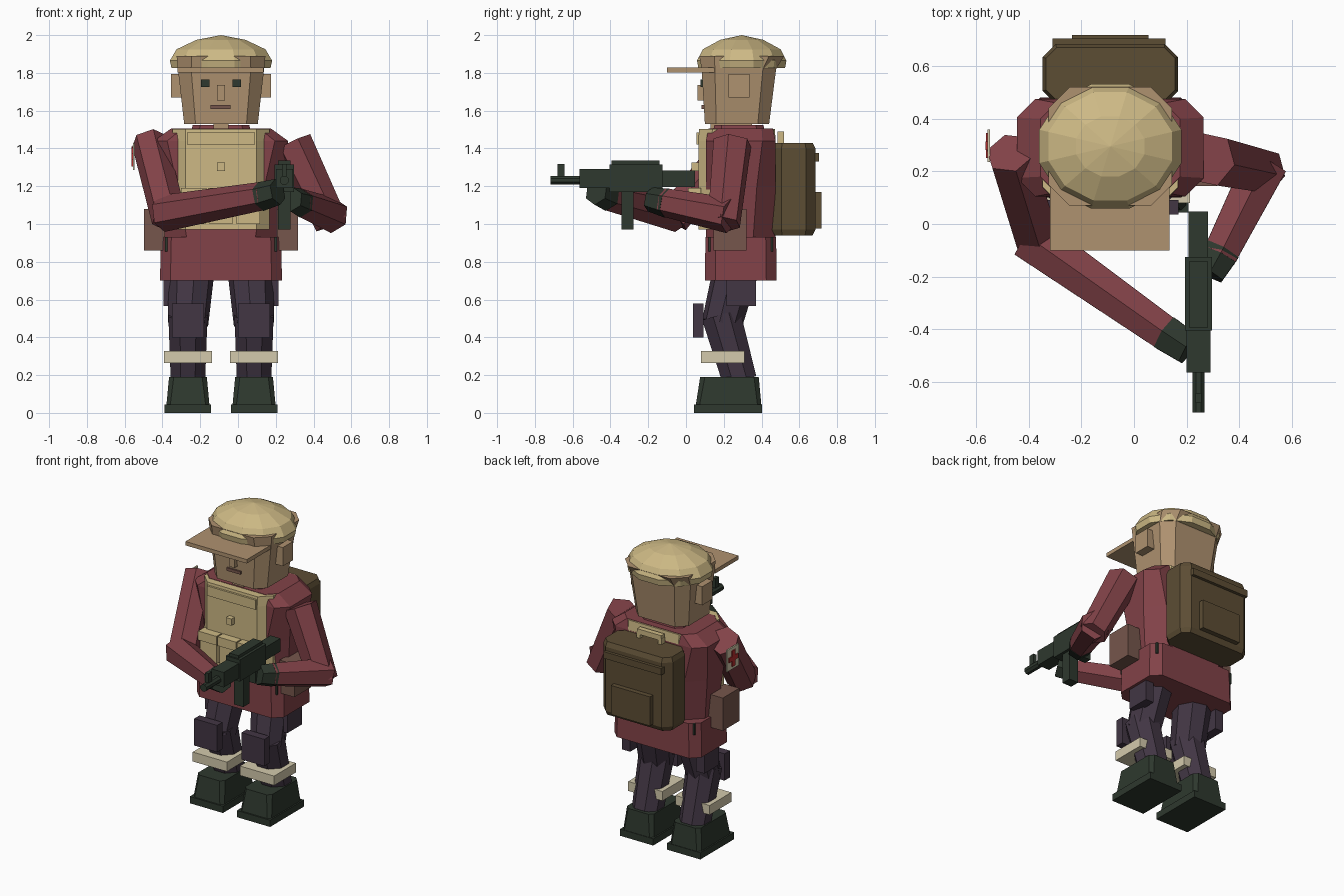
import bpy, bmesh
from math import pi
from mathutils import Vector, Matrix

cube = bpy.data.objects.get("Cube")
if cube:
    bpy.data.objects.remove(cube, do_unlink=True)

CX = -0.09  # middle line of the body


def make_material(name, rgb):
    lin = [((c / 255 + 0.055) / 1.055) ** 2.4 for c in rgb] + [1]
    m = bpy.data.materials.new(name)
    m.use_nodes = True
    m.diffuse_color = lin
    m.node_tree.nodes["Principled BSDF"].inputs["Base Color"].default_value = lin
    return m


MAROON = make_material("maroon cloth", (130, 66, 72))
SKIN = make_material("skin", (175, 146, 112))
KHAKI = make_material("khaki", (205, 185, 133))
OLIVE = make_material("olive brown canvas", (92, 77, 52))
PLUM = make_material("dark plum cloth", (66, 54, 68))
DARK = make_material("dark green", (46, 56, 46))
CREAM = make_material("cream", (212, 202, 172))
BROWN = make_material("brown leather", (118, 86, 76))
RED = make_material("red", (180, 45, 45))


def finish(name, bm, mat):
    bmesh.ops.recalc_face_normals(bm, faces=bm.faces[:])
    me = bpy.data.meshes.new(name)
    bm.to_mesh(me)
    bm.free()
    me.materials.append(mat)
    ob = bpy.data.objects.new(name, me)
    bpy.context.collection.objects.link(ob)
    return ob


def box(name, mat, x, y, z):
    """Box from (low, high) ranges."""
    bm = bmesh.new()
    bmesh.ops.create_cube(bm, size=1)
    for v in bm.verts:
        for i, (a, b) in enumerate((x, y, z)):
            v.co[i] = (a + b) / 2 + v.co[i] * (b - a)
    return finish(name, bm, mat)


def loft(name, mat, cx, rings):
    """Stack of chamfered rectangles: (z, centre y, half x, half y, chamfer)."""
    bm = bmesh.new()
    loops = []
    for z, cy, hx, hy, c in rings:
        pts = [(hx - c, -hy), (hx, c - hy), (hx, hy - c), (hx - c, hy),
               (c - hx, hy), (-hx, hy - c), (-hx, c - hy), (c - hx, -hy)]
        loops.append([bm.verts.new((cx + x, cy + y, z)) for x, y in pts])
    for a, b in zip(loops, loops[1:]):
        for i in range(8):
            j = (i + 1) % 8
            bm.faces.new((a[i], a[j], b[j], b[i]))
    bm.faces.new(loops[0])
    bm.faces.new(loops[-1])
    return finish(name, bm, mat)


def limb(name, mat, a, b, r1, r2, sides=6, turn=0):
    """Tapered prism between two points."""
    a, b = Vector(a), Vector(b)
    d = b - a
    bm = bmesh.new()
    bmesh.ops.create_cone(bm, cap_ends=True, segments=sides, radius1=r1, radius2=r2, depth=d.length,
                          matrix=Matrix.Translation((a + b) / 2) @ d.to_track_quat('Z', 'Y').to_matrix().to_4x4()
                          @ Matrix.Rotation(turn, 4, 'Z'))
    return finish(name, bm, mat)


# Head and face
loft("head", SKIN, CX, [(1.53, 0.27, 0.195, 0.17, 0.06), (1.82, 0.28, 0.228, 0.197, 0.07),
                        (1.89, 0.295, 0.235, 0.225, 0.08)])
box("brim", SKIN, (-0.32, 0.135), (-0.10, 0.15), (1.802, 1.828))
box("nose", SKIN, (-0.11, -0.07), (0.062, 0.11), (1.655, 1.735))
box("mouth", BROWN, (-0.145, -0.04), (0.083, 0.11), (1.61, 1.63))
for s, side in ((1, "left"), (-1, "right")):
    e = CX + s * 0.084
    box(side + "_eye", DARK, (e - 0.022, e + 0.022), (0.078, 0.12), (1.725, 1.765))
    e = CX + s * 0.235
    box(side + "_ear", SKIN, (e - 0.03, e + 0.03), (0.225, 0.335), (1.67, 1.795))

# Domed helmet made of flat facets
bm = bmesh.new()
loops = []
for z, r in ((1.825, 0.97), (1.865, 1.0), (1.925, 0.87), (1.975, 0.48)):
    ring = bmesh.ops.create_circle(bm, segments=12, radius=r)["verts"]
    for v in ring:
        v.co = Matrix.Rotation(pi / 12, 3, 'Z') @ v.co
        v.co = (CX + v.co.x * 0.28, 0.295 + v.co.y * 0.245, z)
    loops.append(ring)
top = bm.verts.new((CX, 0.295, 2.0))
for a, b in zip(loops, loops[1:]):
    for i in range(12):
        bm.faces.new((a[i], a[i - 1], b[i - 1], b[i]))
for i in range(12):
    bm.faces.new((loops[-1][i], loops[-1][i - 1], top))
bm.faces.new(loops[0])
finish("helmet", bm, KHAKI)

# Jacket and vest
box("neck", SKIN, (-0.13, -0.05), (0.13, 0.35), (1.45, 1.54))
loft("collar", MAROON, CX, [(1.47, 0.28, 0.16, 0.14, 0.04), (1.525, 0.28, 0.15, 0.13, 0.04)])
loft("jacket_body", MAROON, CX, [(0.92, 0.29, 0.30, 0.185, 0.12), (1.2, 0.29, 0.33, 0.185, 0.10),
                                 (1.44, 0.29, 0.355, 0.185, 0.07), (1.505, 0.29, 0.265, 0.17, 0.06)])
loft("jacket_skirt", MAROON, CX, [(0.70, 0.29, 0.323, 0.19, 0.055), (0.93, 0.29, 0.318, 0.187, 0.055)])
loft("vest", KHAKI, CX, [(0.97, 0.27, 0.257, 0.205, 0.07), (1.44, 0.27, 0.257, 0.205, 0.07),
                         (1.503, 0.27, 0.257, 0.2, 0.07)])
box("vest_panel", KHAKI, (-0.27, 0.09), (0.055, 0.1), (1.42, 1.485))
box("vest_buckle", KHAKI, (-0.11, -0.07), (0.03, 0.08), (1.28, 1.325))
for i in range(3):
    x = CX + (i - 1) * 0.145
    box(f"vest_pouch_{i + 1}", KHAKI, (x - 0.062, x + 0.062), (0.02, 0.08), (1.0, 1.17))
    box(f"vest_pouch_flap_{i + 1}", KHAKI, (x - 0.068, x + 0.068), (0.01, 0.08), (1.13, 1.19))
for s, side in ((1, "left"), (-1, "right")):
    x = CX + s * 0.352
    box(side + "_hip_pouch", BROWN, (x - 0.055, x + 0.055), (0.145, 0.32), (0.86, 1.08))
    for y, end in ((0.125, "front"), (0.455, "back")):
        x = CX + s * 0.29
        box(f"{side}_{end}_vent", DARK, (x - 0.006, x + 0.006), (y - 0.006, y + 0.006), (0.855, 0.93))

# Backpack
loft("backpack", OLIVE, CX, [(0.94, 0.57, 0.245, 0.10, 0.04), (0.97, 0.57, 0.257, 0.115, 0.05),
                             (1.40, 0.57, 0.257, 0.115, 0.05), (1.43, 0.57, 0.245, 0.10, 0.04)])
box("backpack_strap", OLIVE, (-0.31, 0.12), (0.67, 0.705), (1.33, 1.375))
box("backpack_pocket", OLIVE, (-0.235, 0.055), (0.67, 0.718), (0.975, 1.17))
box("backpack_handle", KHAKI, (-0.18, 0.0), (0.485, 0.52), (1.455, 1.49))
for s in (1, -1):
    x = CX + s * 0.08
    box("backpack_handle_post", KHAKI, (x - 0.012, x + 0.012), (0.485, 0.52), (1.41, 1.47))

# Arms bent around the rifle
limb("right_upper_arm", MAROON, (-0.47, 0.27, 1.44), (-0.365, -0.07, 1.03), 0.095, 0.095)
limb("right_forearm", MAROON, (-0.40, -0.05, 1.055), (0.14, -0.43, 1.15), 0.098, 0.075)
limb("right_glove", DARK, (0.12, -0.415, 1.145), (0.21, -0.475, 1.17), 0.078, 0.07)
limb("left_upper_arm", MAROON, (0.29, 0.245, 1.43), (0.495, 0.2, 1.0), 0.105, 0.09)
limb("left_forearm", MAROON, (0.50, 0.23, 1.045), (0.325, -0.12, 1.115), 0.095, 0.075)
limb("left_glove", DARK, (0.335, -0.10, 1.11), (0.285, -0.19, 1.13), 0.078, 0.065)

# Medical patch on the right sleeve
box("patch", CREAM, (-0.557, -0.547), (0.235, 0.36), (1.285, 1.43))
box("patch_cross_upright", RED, (-0.564, -0.556), (0.282, 0.313), (1.305, 1.41))
box("patch_cross_bar", RED, (-0.5635, -0.556), (0.25, 0.345), (1.342, 1.373))

# Legs, knee pads and boots
for s, side in ((1, "left"), (-1, "right")):
    k = CX + s * 0.175
    limb(side + "_thigh", PLUM, (CX + s * 0.155, 0.265, 0.76), (k, 0.19, 0.47), 0.122, 0.108, 8, pi / 8)
    limb(side + "_shin", PLUM, (k, 0.185, 0.52), (k, 0.285, 0.17), 0.112, 0.098, 8, pi / 8)
    p = CX + s * 0.275
    box(side + "_thigh_pocket", PLUM, (p - 0.03, p + 0.03), (0.215, 0.37), (0.565, 0.72))
    box(side + "_knee_pad", PLUM, (k - 0.085, k + 0.085), (0.036, 0.092), (0.40, 0.58))
    box(side + "_shin_strap", CREAM, (k - 0.127, k + 0.127), (0.08, 0.31), (0.265, 0.328))
    loft(side + "_boot", DARK, k, [(0.03, 0.225, 0.115, 0.175, 0.02), (0.19, 0.23, 0.1, 0.155, 0.025)])
    box(side + "_sole", DARK, (k - 0.123, k + 0.123), (0.043, 0.402), (0.0, 0.045))

# Rifle: half width about its middle line, length and height ranges
for name, w, y, z in (("receiver", 0.052, (-0.405, -0.125), (1.17, 1.315)),
                      ("top_rail", 0.034, (-0.395, -0.14), (1.3, 1.335)),
                      ("handguard", 0.045, (-0.565, -0.40), (1.19, 1.29)),
                      ("stock", 0.037, (-0.13, 0.047), (1.195, 1.283)),
                      ("magazine", 0.034, (-0.342, -0.277), (0.97, 1.18)),
                      ("grip", 0.025, (-0.20, -0.15), (1.07, 1.18)),
                      ("front_sight", 0.012, (-0.68, -0.643), (1.24, 1.318))):
    box("rifle_" + name, DARK, (0.245 - w, 0.245 + w), y, z)
limb("rifle_barrel", DARK, (0.245, -0.55, 1.232), (0.245, -0.717, 1.232), 0.025, 0.025, 8, pi / 8)
